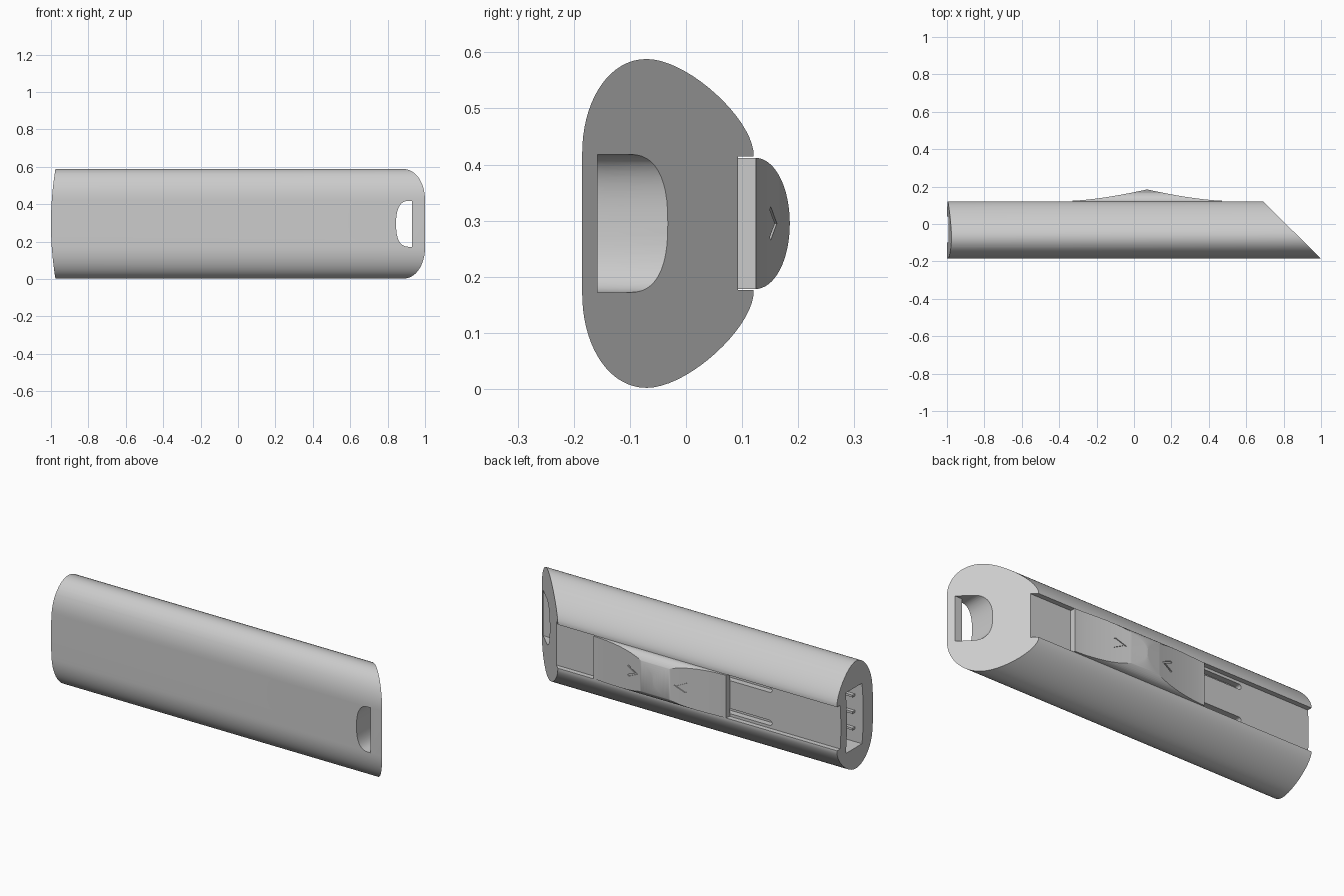
import bpy, bmesh, math
from mathutils import Vector
from mathutils.geometry import interpolate_bezier

if "Cube" in bpy.data.objects:
    bpy.data.objects.remove(bpy.data.objects["Cube"])

MID = 0.295  # height of the symmetry plane

grey = bpy.data.materials.new("light_grey")
grey.use_nodes = True
grey.diffuse_color = (0.6, 0.6, 0.6, 1)
grey.node_tree.nodes["Principled BSDF"].inputs["Base Color"].default_value = (0.6, 0.6, 0.6, 1)


def prism(name, pts, axis, lo, hi):
    """Extrude a 2D outline along an axis; lo and hi are numbers or functions of the outline point."""
    def place(p, end):
        d = end(*p) if callable(end) else end
        a, b = p
        return {"x": (d, a, b), "y": (a, d, b), "z": (a, b, d)}[axis]
    bm = bmesh.new()
    rings = [[bm.verts.new(place(p, e)) for p in pts] for e in (lo, hi)]
    for ring in rings:
        bm.faces.new(ring)
    n = len(pts)
    for i in range(n):
        j = (i + 1) % n
        bm.faces.new((rings[0][i], rings[0][j], rings[1][j], rings[1][i]))
    bmesh.ops.recalc_face_normals(bm, faces=bm.faces)
    mesh = bpy.data.meshes.new(name)
    bm.to_mesh(mesh)
    bm.free()
    mesh.materials.append(grey)
    obj = bpy.data.objects.new(name, mesh)
    bpy.context.collection.objects.link(obj)
    return obj


def rect(a0, a1, b0, b1):
    return [(a0, b0), (a1, b0), (a1, b1), (a0, b1)]


def activate(obj):
    bpy.ops.object.select_all(action="DESELECT")
    obj.select_set(True)
    bpy.context.view_layer.objects.active = obj


def boolean(obj, tool, operation="DIFFERENCE"):
    tool.hide_render = True
    mod = obj.modifiers.new("shape", "BOOLEAN")
    mod.object, mod.operation, mod.solver = tool, operation, "EXACT"
    activate(obj)
    bpy.ops.object.modifier_apply(modifier=mod.name)
    bpy.data.objects.remove(tool)


def finish(obj):
    activate(obj)
    bpy.ops.object.shade_smooth_by_angle(angle=math.radians(28))


def bezier(*pts, steps=18):
    return [tuple(p)[:2] for p in interpolate_bezier(*[Vector((a, b, 0)) for a, b in pts], steps)]


# Body: mirrored cross-section with a slanted right end
half = bezier((-0.185, 0.42), (-0.185, 0.51), (-0.14, 0.588), (-0.07, 0.588))
half += bezier((-0.07, 0.588), (0, 0.588), (0.11, 0.49), (0.12, 0.425))[1:]
section = half + [(y, 2 * MID - z) for y, z in reversed(half)]
body = prism("body", section, "x", -1.1, lambda y, z: 1 - (y + 0.185) * 1.016)

# Gently bulged left end
arc = [(-1 + 0.025 * (t / 12) ** 2, MID + 0.3 * t / 12) for t in range(-12, 13)]
boolean(body, prism("end_tool", arc + [(1.2, 0.595), (1.2, -0.005)], "y", -1, 1), "INTERSECT")

# Channel along the back
boolean(body, prism("channel_tool", rect(0.093, 0.3, 0.176, 0.414), "x", -1.2, 1.2))

# Two guide slots in the channel floor
for side in (-1, 1):
    z = MID + side * 0.09
    slot = [(-0.2, z - 0.014), (-0.2, z + 0.014)]
    slot += [(-0.57 - 0.014 * math.sin(a * math.pi / 8), z + 0.014 * math.cos(a * math.pi / 8))
             for a in range(9)]
    boolean(body, prism("slot_tool", slot, "y", 0.06, 0.2))

# Port opening in the left end
boolean(body, prism("port_tool", rect(-0.1, 0.04, 0.13, 0.46), "x", -1.2, -0.6))


# Strap hole: wide through the core, narrower through the front skin
def strap_outline(right):
    pts = [(right, 0.172), (right, 0.418)]
    for i in range(25):
        a = math.pi * (0.5 + i / 24)
        c, s = math.cos(a), math.sin(a)
        pts.append((0.915 - 0.07 * abs(c) ** 0.8,
                    MID + 0.123 * math.copysign(abs(s) ** 0.8, s)))
    return pts


boolean(body, prism("hole_tool", strap_outline(1.1), "y", -0.158, 0.5))
boolean(body, prism("skin_tool", strap_outline(0.93), "y", -0.3, 0))
finish(body)

# Ribs inside the port
for i in range(3):
    z = MID + (i - 1) * 0.09
    prism("port_rib_%d" % (i + 1), rect(-0.105, -0.08, z - 0.006, z + 0.006), "x", -0.95, -0.62)


# Slider: domed bar cut by two concave thumb scoops
def scoop(x):
    return 0.125 + 0.06 * max(0, 1 - abs(x - 0.07) / 0.4) ** 1.5


dome = [(0.0925, 0.412), (0.0925, 0.178)]
dome += [(0.122 + 0.063 * math.sin(a) ** 0.95, MID - 0.117 * math.cos(a))
         for a in (math.pi * i / 32 for i in range(33))]
slider = prism("slider", dome, "x", -0.33, 0.47)
top = [(-0.34 + 0.82 * i / 80, scoop(-0.34 + 0.82 * i / 80)) for i in range(81)]
boolean(slider, prism("scoop_tool", top + [(0.48, 0), (-0.34, 0)], "z", 0, 0.6), "INTERSECT")

# Engraved chevrons pointing to the ridge
for side in (-1, 1):
    outline = [(0.11, 0), (0.17, 0.03), (0.18, 0.024), (0.128, 0), (0.18, -0.024), (0.17, -0.03)]
    outline = [(0.07 + side * a, MID + b) for a, b in outline]
    boolean(slider, prism("chevron_tool", outline, "y",
                          lambda x, z: scoop(x) - 0.005, lambda x, z: scoop(x) + 0.05))
finish(slider)
